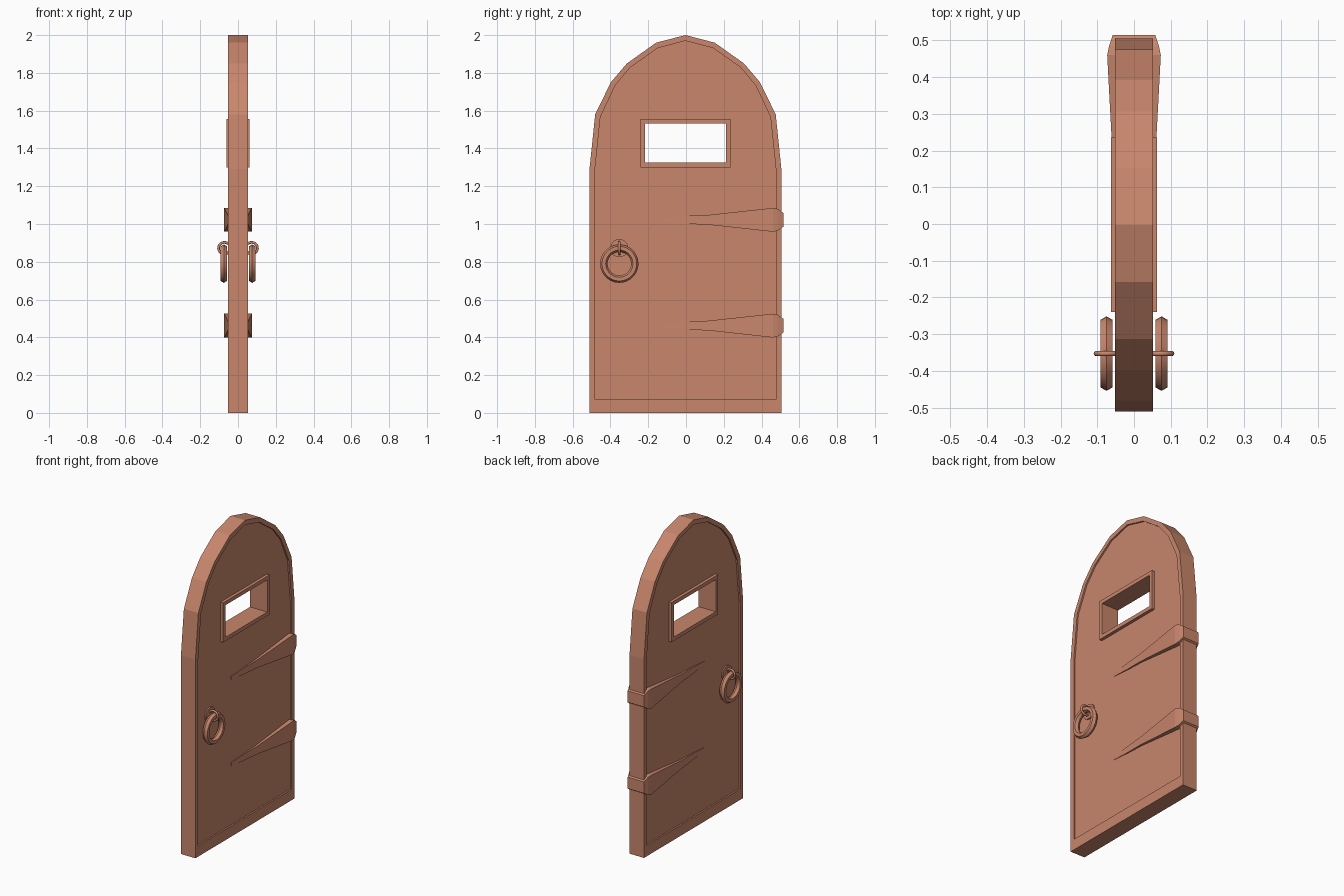
import bpy, bmesh, math
from mathutils import Matrix

if "Cube" in bpy.data.objects:
    bpy.data.objects.remove(bpy.data.objects["Cube"])

mat = bpy.data.materials.new("terracotta")
mat.diffuse_color = (0.58, 0.24, 0.15, 1)
mat.use_nodes = True
mat.node_tree.nodes["Principled BSDF"].inputs["Base Color"].default_value = mat.diffuse_color


def add(name, mesh, smooth=None):
    ob = bpy.data.objects.new(name, mesh)
    bpy.context.collection.objects.link(ob)
    mesh.materials.clear()
    mesh.materials.append(mat)
    if smooth:
        bpy.ops.object.select_all(action='DESELECT')
        ob.select_set(True)
        bpy.context.view_layer.objects.active = ob
        bpy.ops.object.shade_smooth_by_angle(angle=math.radians(smooth))
    return ob


def plate(name, loops, half):
    """Flat (y, z) outline with holes, extruded to x = -half..half."""
    cu = bpy.data.curves.new(name + "_outline", 'CURVE')
    cu.dimensions, cu.fill_mode, cu.extrude = '2D', 'BOTH', half
    for pts in loops:
        sp = cu.splines.new('POLY')
        sp.points.add(len(pts) - 1)
        for p, (y, z) in zip(sp.points, pts):
            p.co = (y, z, 0, 1)
        sp.use_cyclic_u = True
    tmp = bpy.data.objects.new("outline", cu)
    bpy.context.collection.objects.link(tmp)
    dg = bpy.context.evaluated_depsgraph_get()
    me = bpy.data.meshes.new_from_object(tmp.evaluated_get(dg))
    bpy.data.objects.remove(tmp)
    me.transform(Matrix.Rotation(math.pi / 2, 4, 'Z') @ Matrix.Rotation(math.pi / 2, 4, 'X'))
    bm = bmesh.new()
    bm.from_mesh(me)
    bmesh.ops.remove_doubles(bm, verts=bm.verts, dist=1e-5)
    bmesh.ops.recalc_face_normals(bm, faces=bm.faces)
    bm.to_mesh(me)
    bm.free()
    me.shade_flat()
    return add(name, me)


def arch(half_pts, cy=-0.003):
    """Mirror the right half of an arch (last point on the axis)."""
    return [(cy + y, z) for y, z in half_pts] + [(cy - y, z) for y, z in half_pts[-2::-1]]


def rect(y0, y1, z0, z1):
    return [(y0, z0), (y1, z0), (y1, z1), (y0, z1)]


# door: raised border, recessed panel, window surround
outer = arch([(.508, 0), (.508, 1.29), (.478, 1.58), (.395, 1.75), (.31, 1.85), (.155, 1.96), (0, 2)])
inner = arch([(.48, .07), (.48, 1.28), (.45, 1.567), (.372, 1.733), (.293, 1.828), (.147, 1.931), (0, 1.97)])
win_out = rect(-.24, .235, 1.30, 1.557)
win_in = rect(-.217, .212, 1.325, 1.533)
plate("door_border", [outer, inner], .052)
plate("door_panel", [inner, win_out], .042)
plate("window_surround", [win_out, win_in], .062)


# hinge straps wrapping the door edge: lofted rectangular sections along y
def strap(name, z):
    sections = [(-.13, .0435, .011), (.0, .049, .021), (.12, .055, .026), (.46, .073, .063), (.485, .068, .058), (.515, .058, .037)]
    bm = bmesh.new()
    rings = [[bm.verts.new((sx * hx, y, z + sz * hz)) for sx, sz in ((-1, -1), (1, -1), (1, 1), (-1, 1))]
             for y, hx, hz in sections]
    for a, b in zip(rings, rings[1:]):
        for i in range(4):
            j = (i + 1) % 4
            bm.faces.new((a[i], a[j], b[j], b[i]))
    bm.faces.new(rings[0])
    bm.faces.new(rings[-1])
    bmesh.ops.recalc_face_normals(bm, faces=bm.faces)
    me = bpy.data.meshes.new(name)
    bm.to_mesh(me)
    bm.free()
    add(name, me)


strap("upper_hinge", 1.022)
strap("lower_hinge", .462)


def torus(name, major, minor, seg, sides, matrix, smooth):
    bm = bmesh.new()
    grid = []
    for i in range(seg):
        a = 2 * math.pi * i / seg
        row = []
        for j in range(sides):
            b = 2 * math.pi * j / sides
            r = major + minor * math.cos(b)
            row.append(bm.verts.new((r * math.cos(a), r * math.sin(a), minor * math.sin(b))))
        grid.append(row)
    for i in range(seg):
        for j in range(sides):
            p, q, k = grid[i], grid[(i + 1) % seg], (j + 1) % sides
            bm.faces.new((p[j], q[j], q[k], p[k]))
    bm.transform(matrix)
    bmesh.ops.recalc_face_normals(bm, faces=bm.faces)
    me = bpy.data.meshes.new(name)
    bm.to_mesh(me)
    bm.free()
    add(name, me, smooth)


# pull ring, staple loop and round backplate on both faces
for side, s in (("right", 1), ("left", -1)):
    T = Matrix.Translation
    facing_x = Matrix.Rotation(math.pi / 2, 4, 'Y')
    facing_y = Matrix.Rotation(math.pi / 2, 4, 'X')
    torus("pull_ring_" + side, .082, .0195, 28, 6, T((s * .075, -.353, .79)) @ facing_x, 30)
    torus("staple_" + side, .031, .007, 20, 8, T((s * .072, -.353, .872)) @ facing_y, 60)
    bm = bmesh.new()
    bmesh.ops.create_cone(bm, cap_ends=True, segments=20, radius1=.048, radius2=.048, depth=.014,
                          matrix=T((s * .043, -.353, .872)) @ facing_x)
    me = bpy.data.meshes.new("backplate_" + side)
    bm.to_mesh(me)
    bm.free()
    add("handle_backplate_" + side, me, 30)
